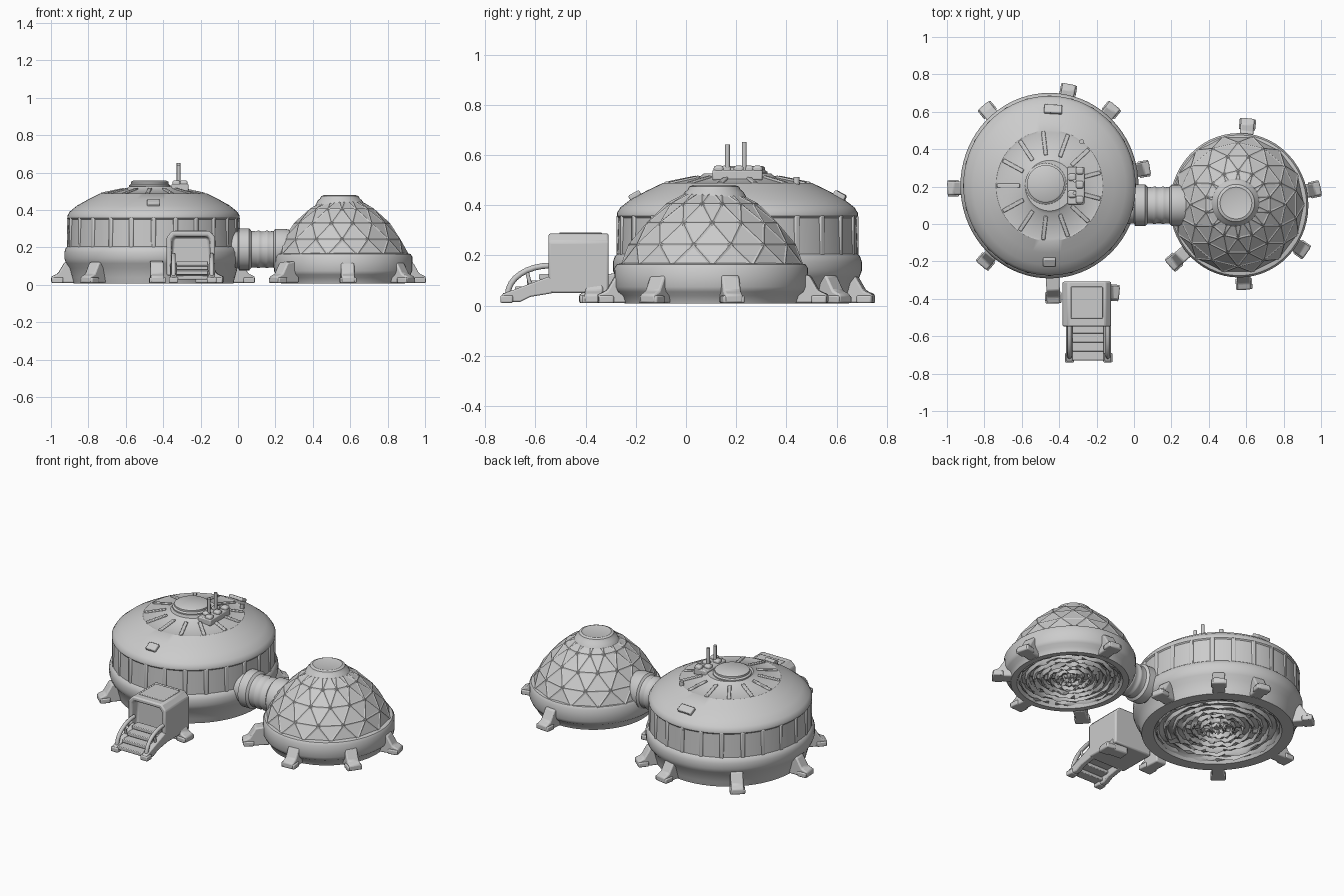
import bpy, bmesh, math, random
from mathutils import Vector, Matrix

random.seed(4)
if "Cube" in bpy.data.objects:
    bpy.data.objects.remove(bpy.data.objects["Cube"], do_unlink=True)

grey = bpy.data.materials.new("light_grey")
grey.use_nodes = True
grey.diffuse_color = (0.6, 0.6, 0.6, 1)
grey.node_tree.nodes["Principled BSDF"].inputs["Base Color"].default_value = (0.6, 0.6, 0.6, 1)

BIG = Vector((-0.452, 0.205, 0))
SMALL = Vector((0.562, 0.1, 0))
OVAL = Matrix.Diagonal((0.96, 1, 1, 1))


def finish(name, bm, matrix=Matrix(), bevel=0, smooth=True):
    bmesh.ops.recalc_face_normals(bm, faces=bm.faces)
    mesh = bpy.data.meshes.new(name)
    bm.to_mesh(mesh)
    bm.free()
    mesh.transform(matrix)
    mesh.materials.append(grey)
    ob = bpy.data.objects.new(name, mesh)
    bpy.context.collection.objects.link(ob)
    if bevel:
        mod = ob.modifiers.new("Bevel", "BEVEL")
        mod.width, mod.segments = bevel, 2
    if smooth:
        bpy.ops.object.select_all(action="DESELECT")
        ob.select_set(True)
        bpy.context.view_layer.objects.active = ob
        bpy.ops.object.shade_smooth_by_angle(angle=math.radians(35))


def ring(bm, r, z, n, turn=0):
    return [bm.verts.new((r * math.cos(math.tau * (i + turn) / n),
                          r * math.sin(math.tau * (i + turn) / n), z)) for i in range(n)]


def lathe(name, profile, matrix, n=72, rough=0):
    bm = bmesh.new()
    loops = [ring(bm, r, z, n) for r, z in profile]
    for a, b in zip(loops, loops[1:]):
        for i in range(n):
            j = (i + 1) % n
            bm.faces.new((a[i], a[j], b[j], b[i]))
    bm.faces.new(loops[0])
    bm.faces.new(loops[-1])
    for v in bm.verts:
        v.co.z += random.uniform(-rough, rough)
    finish(name, bm, matrix)


def box(name, size, matrix, bevel=0.006):
    bm = bmesh.new()
    bmesh.ops.create_cube(bm, size=1)
    bmesh.ops.scale(bm, vec=size, verts=bm.verts)
    finish(name, bm, matrix, bevel)


def prism(name, outline, width, matrix, bevel=0.006):
    # Side outline in XZ, extruded along Y
    bm = bmesh.new()
    face = bm.faces.new([bm.verts.new((x, -width / 2, z)) for x, z in outline])
    new = bmesh.ops.extrude_face_region(bm, geom=[face])["geom"]
    bmesh.ops.translate(bm, vec=(0, width, 0),
                        verts=[v for v in new if isinstance(v, bmesh.types.BMVert)])
    finish(name, bm, matrix, bevel)


def pipe(name, points, radius):
    cu = bpy.data.curves.new(name, "CURVE")
    cu.dimensions, cu.bevel_depth, cu.use_fill_caps = "3D", radius, True
    cu.bevel_resolution = 3
    sp = cu.splines.new("POLY")
    sp.points.add(len(points) - 1)
    for p, co in zip(sp.points, points):
        p.co = (*co, 1)
    cu.materials.append(grey)
    ob = bpy.data.objects.new(name, cu)
    bpy.context.collection.objects.link(ob)


def at(x, y, z):
    return Matrix.Translation((x, y, z))


def around(centre, angle, r, z):
    return at(*centre) @ OVAL @ Matrix.Rotation(angle, 4, "Z") @ at(r, 0, z)


def rough_floor(name, outer, centre):
    # Broken concentric ridges closing the underside
    pts = []
    for i in range(1, 8):
        r = outer * i / 7
        pts += [(r - 0.026, 0.042), (r - 0.018, 0.022), (r - 0.008, 0.022), (r, 0.042)]
    lathe(name, pts, at(*centre) @ OVAL, 44, 0.012)


# Main round module
lathe("main_module", [
    (0.34, 0.058), (0.375, 0.008), (0.445, 0.008), (0.454, 0.04), (0.468, 0.09), (0.487, 0.115),
    (0.496, 0.14), (0.496, 0.175), (0.488, 0.198), (0.479, 0.206), (0.474, 0.35),
    (0.48, 0.357), (0.48, 0.37), (0.466, 0.392), (0.425, 0.424), (0.36, 0.459),
    (0.297, 0.489), (0.285, 0.487), (0.15, 0.514), (0.135, 0.526), (0.11, 0.526)],
    at(*BIG) @ OVAL)
rough_floor("main_floor", 0.37, BIG)
lathe("roof_hatch", [(0.11, 0.5), (0.11, 0.533), (0.1, 0.54), (0.1, 0.551), (0.09, 0.557)],
      at(-0.472, 0.215, 0), 40)

# Wall pillars and roof ribs
for i in range(24):
    box("wall_pillar", (0.02, 0.026, 0.165), around(BIG, math.tau * i / 24, 0.472, 0.278))
for i in range(13):
    m = around(BIG, math.tau * (i + 0.5) / 13, 0.228, 0.499)
    box("roof_rib", (0.13, 0.022, 0.014), m @ Matrix.Rotation(0.2, 4, "Y"), 0.004)
for angle, w in ((-math.pi / 2, 0.07), (math.pi / 2 - 0.05, 0.1)):
    box("roof_vent", (0.05, w, 0.04),
        around(BIG, angle, 0.405, 0.432) @ Matrix.Rotation(0.5, 4, "Y"))

# Roof equipment and antennas
box("equipment_base", (0.09, 0.2, 0.04), at(-0.31, 0.205, 0.52))
for x, y in ((-0.29, 0.13), (-0.33, 0.16), (-0.29, 0.21), (-0.33, 0.25), (-0.29, 0.285)):
    box("equipment_unit", (0.042, 0.04, 0.03), at(x, y, 0.543), 0.01)
for y, top in ((0.165, 0.642), (0.232, 0.652)):
    pipe("antenna", [(-0.318, y, 0.52), (-0.318, y, top)], 0.01)
pipe("short_antenna", [(-0.28, 0.44, 0.46), (-0.28, 0.44, 0.512)], 0.013)

# Small module: base ring, faceted dome and cap
lathe("dome_base", [
    (0.28, 0.058), (0.31, 0.008), (0.345, 0.008), (0.356, 0.04), (0.376, 0.055), (0.385, 0.075),
    (0.386, 0.15), (0.376, 0.165), (0.355, 0.17)], at(*SMALL) @ OVAL, 56)
rough_floor("dome_floor", 0.305, SMALL)
bm = bmesh.new()
n = 14
levels = [(0.374, 0.16), (0.333, 0.245), (0.266, 0.332), (0.182, 0.408), (0.09, 0.458)]
loops = [ring(bm, r, z, n, k / 2) for k, (r, z) in enumerate(levels)]
for a, b in zip(loops, loops[1:]):
    for i in range(n):
        j = (i + 1) % n
        bm.faces.new((a[i], a[j], b[i]))
        bm.faces.new((a[j], b[j], b[i]))
bm.faces.new(loops[-1])
bmesh.ops.recalc_face_normals(bm, faces=bm.faces)
panels = [f for f in bm.faces if len(f.verts) == 3]
bmesh.ops.inset_individual(bm, faces=panels, thickness=0.014, depth=-0.003)
finish("faceted_dome", bm, at(*SMALL) @ at(-0.006, 0.004, 0) @ OVAL, smooth=False)
lathe("dome_cap", [(0.13, 0.43), (0.118, 0.452), (0.106, 0.462), (0.1, 0.474), (0.085, 0.48),
                   (0.07, 0.476)], at(0.545, 0.112, 0), 32)

# Connecting tunnel with collars and ribs
tunnel = [(0.098, -0.06), (0.098, 0), (0.112, 0.006), (0.112, 0.06), (0.098, 0.072)]
for x in (0.11, 0.155):
    tunnel += [(0.096, x - 0.012), (0.1, x - 0.005), (0.1, x + 0.005), (0.096, x + 0.012)]
tunnel += [(0.098, 0.19), (0.11, 0.2), (0.11, 0.25), (0.098, 0.3)]
lathe("tunnel", tunnel, at(0, 0.1, 0.19) @ Matrix.Rotation(math.pi / 2, 4, "Y"), 40)

# Landing feet, each pointing away from its module
FOOT = [(0, 0.01), (0, 0.045), (-0.035, 0.06), (-0.07, 0.12), (-0.15, 0.13), (-0.15, 0.01)]


def foot(tip, centre):
    d = Vector(tip) - Vector(centre[:2])
    m = at(*tip, 0) @ Matrix.Rotation(math.atan2(d.y, d.x), 4, "Z")
    prism("landing_foot", FOOT, 0.072, m, 0.008)
    box("foot_pad", (0.06, 0.088, 0.03), m @ at(-0.032, 0, 0.025))


for tip in ((-0.345, 0.748), (-0.805, 0.635), (-0.1, 0.635), (-0.998, 0.19),
            (0.085, 0.3), (-0.815, -0.225), (-0.43, -0.425)):
    foot(tip, BIG)
for tip in ((0.61, 0.565), (0.998, 0.192), (0.925, -0.155), (0.59, -0.352), (0.19, -0.225)):
    foot(tip, SMALL)
foot((-0.078, -0.37), (-0.25, -0.355))

# Entrance block with an inset doorway
bm = bmesh.new()
outline = [(-0.13, 0.05), (0.13, 0.05), (0.13, 0.255), (0.1, 0.288), (-0.1, 0.288), (-0.13, 0.255)]
front = bm.faces.new([bm.verts.new((x, -0.548, z)) for x, z in outline])
back = [bm.verts.new((v.co.x, -0.308, v.co.z)) for v in front.verts]
bm.faces.new(back)
fv = list(front.verts)
for i in range(len(fv)):
    j = (i + 1) % len(fv)
    bm.faces.new((fv[i], fv[j], back[j], back[i]))
bmesh.ops.recalc_face_normals(bm, faces=bm.faces)
bmesh.ops.inset_individual(bm, faces=[front], thickness=0.03, depth=0)
bmesh.ops.inset_individual(bm, faces=[front], thickness=0.008, depth=-0.05)
finish("entrance", bm, at(-0.252, 0, 0), 0.01)
box("entrance_roof_panel", (0.17, 0.17, 0.01), at(-0.252, -0.42, 0.287), 0.004)

# Stairs, stringers and handrails
for i in range(4):
    box("step", (0.17, 0.06, 0.022), at(-0.245, -0.7 + i * 0.048, 0.04 + i * 0.025), 0.004)
STRINGER = [(-0.735, 0.015), (-0.735, 0.045), (-0.55, 0.115), (-0.53, 0.115), (-0.53, 0.05),
            (-0.62, 0.035), (-0.66, 0.015)]
for x in (-0.345, -0.14):
    prism("stringer", STRINGER, 0.035, at(x, 0, 0) @ Matrix.Rotation(math.pi / 2, 4, "Z"))
    box("stair_foot", (0.05, 0.05, 0.03), at(x, -0.715, 0.026))
    arc = [(x, -0.54 - 0.17 * math.sin(t * math.pi / 16), 0.045 + 0.115 * math.cos(t * math.pi / 16))
           for t in range(9)]
    pipe("handrail", arc, 0.012)
    pipe("rail_post", [(x, -0.62, 0.08), (x, -0.635, 0.14)], 0.008)
